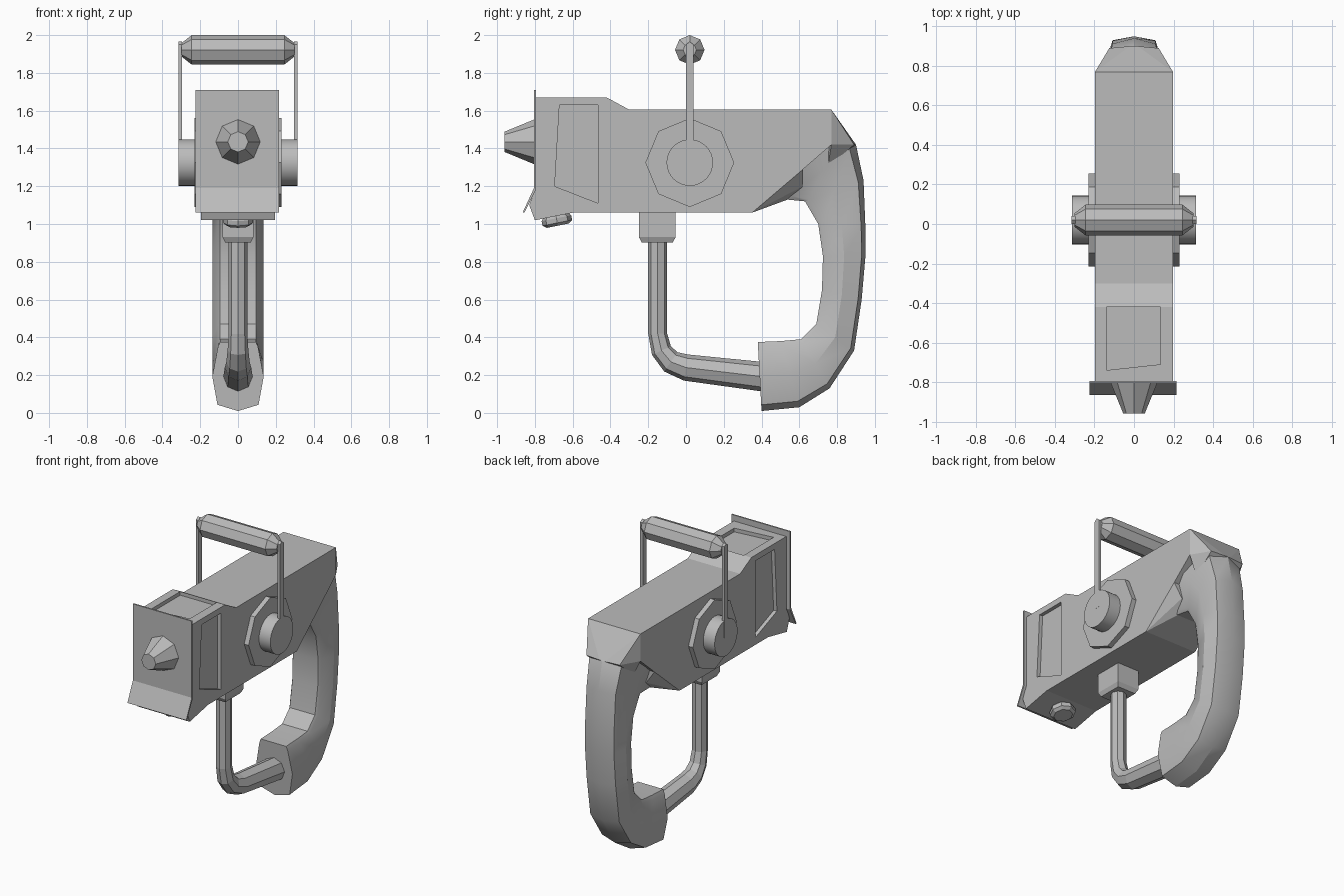
import bpy, bmesh
from math import cos, sin, pi, atan2
from mathutils import Vector

cube = bpy.data.objects.get("Cube")
if cube:
    bpy.data.objects.remove(cube)

grey = bpy.data.materials.new("plain_grey")
grey.use_nodes = True
grey.diffuse_color = (0.5, 0.5, 0.5, 1)
grey.node_tree.nodes["Principled BSDF"].inputs["Base Color"].default_value = (0.5, 0.5, 0.5, 1)


def finish(name, bm, smooth=None):
    """Turn a bmesh into a named object with the shared material."""
    bmesh.ops.recalc_face_normals(bm, faces=bm.faces)
    mesh = bpy.data.meshes.new(name)
    bm.to_mesh(mesh)
    bm.free()
    mesh.materials.append(grey)
    obj = bpy.data.objects.new(name, mesh)
    bpy.context.collection.objects.link(obj)
    if smooth:
        bpy.ops.object.select_all(action='DESELECT')
        obj.select_set(True)
        bpy.context.view_layer.objects.active = obj
        bpy.ops.object.shade_smooth_by_angle(angle=smooth)
    return obj


def loft(name, rings, smooth=None):
    """Skin a row of equal point rings and cap both ends."""
    bm = bmesh.new()
    rows = [[bm.verts.new(p) for p in ring] for ring in rings]
    n = len(rows[0])
    for a, b in zip(rows, rows[1:]):
        for i in range(n):
            j = (i + 1) % n
            bm.faces.new((a[i], a[j], b[j], b[i]))
    bm.faces.new(rows[0])
    bm.faces.new(rows[-1])
    return finish(name, bm, smooth)


def prism(name, profile, x0, x1):
    """Extrude a side profile of (y, z) points across x."""
    return loft(name, [[(x, y, z) for y, z in profile] for x in (x0, x1)])


def hull(name, points):
    bm = bmesh.new()
    for p in points:
        bm.verts.new(p)
    bmesh.ops.convex_hull(bm, input=bm.verts)
    return finish(name, bm)


def turned(name, start, axis, stations, sides=8, smooth=None):
    """Lathe along an axis from (distance, radius) stations."""
    axis = Vector(axis).normalized()
    u = Vector((0, 1, 0)) if abs(axis.x) > 0.9 else Vector((1, 0, 0))
    v = axis.cross(u)
    turn = [2 * pi * i / sides for i in range(sides)]
    return loft(name, [[Vector(start) + axis * d + (u * cos(t) + v * sin(t)) * r
                        for t in turn] for d, r in stations], smooth)


# Main housing with recessed panels on top and both sides
body = prism("housing", [(-0.8, 1.67), (-0.42, 1.67), (-0.3, 1.605), (0.77, 1.605),
                         (0.77, 1.42), (0.62, 1.29), (0.5, 1.22), (0.35, 1.06),
                         (-0.6, 1.06), (-0.8, 1.02), (-0.83, 1.1), (-0.8, 1.18)],
             -0.197, 0.197)
panel = [(-0.67, 1.63), (-0.465, 1.63), (-0.465, 1.11), (-0.695, 1.2)]
top_panel = [(-0.14, -0.42), (0.135, -0.42), (0.135, -0.71), (-0.14, -0.74)]
cutters = [prism("side_cutter", panel, s * 0.172, s * 0.25) for s in (-1, 1)]
cutters.append(loft("top_cutter", [[(x, y, z) for x, y in top_panel] for z in (1.645, 1.75)]))
for cutter in cutters:
    cut = body.modifiers.new("recess", 'BOOLEAN')
    cut.operation = 'DIFFERENCE'
    cut.solver = 'EXACT'
    cut.object = cutter
bpy.context.view_layer.update()
cut_mesh = bpy.data.meshes.new_from_object(
    body.evaluated_get(bpy.context.evaluated_depsgraph_get()))
body.modifiers.clear()
body.data = cut_mesh
for cutter in cutters:
    bpy.data.objects.remove(cutter)

# Front shield with a flared lower lip, and the nozzle
prism("front_shield", [(-0.805, 1.71), (-0.795, 1.71), (-0.795, 1.18), (-0.855, 1.06),
                       (-0.865, 1.06), (-0.805, 1.19)], -0.226, 0.216)
turned("nozzle", (0, -0.8, 1.435), (0, -1, 0), [(0, 0.12), (0.16, 0.054)])

# Cap knob under the nose
turned("cap_knob", (0, -0.69, 1.05), (0, 0.2, -1), [(0, 0.065), (0.02, 0.08), (0.045, 0.08), (0.06, 0.06)])

# Rear corner and the gusset where the housing narrows into the grip
hull("rear_corner", [(s * x, y, z) for s in (-1, 1) for x, y, z in
                     [(0.197, 0.77, 1.605), (0.197, 0.77, 1.42), (0.125, 0.89, 1.42),
                      (0.02, 0.9, 1.42), (0.13, 0.75, 1.3)]])
hull("grip_gusset", [(s * x, y, z) for s in (-1, 1) for x, y, z in
                     [(0.197, 0.35, 1.06), (0.197, 0.5, 1.22), (0.1, 0.54, 1.13),
                      (0.135, 0.62, 1.2), (0.197, 0.62, 1.29)]])


# Rear grip: faceted sections spanning an outer and an inner curve
def grip_ring(outer, inner, w):
    o, i = Vector((0, *outer)), Vector((0, *inner))
    shape = [(0, 0), (0.8, 0.09), (1, 0.5), (0.78, 0.93), (0.7, 1)]
    right = [o.lerp(i, t) + Vector((w * x, 0, 0)) for x, t in shape]
    left = [Vector((-p.x, p.y, p.z)) for p in reversed(right[1:])]
    return right + left


grip = [((0.77, 1.59), (0.5, 1.2), 0.19), ((0.9, 1.42), (0.53, 1.13), 0.15),
        ((0.94, 1.23), (0.63, 1.12), 0.136), ((0.95, 0.98), (0.7, 1.0), 0.136),
        ((0.95, 0.83), (0.725, 0.83), 0.136), ((0.93, 0.6), (0.72, 0.65), 0.136),
        ((0.89, 0.33), (0.69, 0.47), 0.136), ((0.76, 0.13), (0.61, 0.39), 0.136),
        ((0.6, 0.03), (0.5, 0.38), 0.136), ((0.4, 0.01), (0.38, 0.375), 0.136)]
loft("rear_grip", [grip_ring(*g) for g in grip], 0.5)

# Lower guard tube and its socket
path = [(-0.15, 1.0, 0.05), (-0.15, 0.42, 0.05), (-0.13, 0.33, 0.055), (-0.08, 0.27, 0.062),
        (0, 0.24, 0.07), (0.42, 0.19, 0.078)]
rings = []
for k, (y, z, r) in enumerate(path):
    a, b = path[max(k - 1, 0)], path[min(k + 1, len(path) - 1)]
    slope = atan2(b[1] - a[1], b[0] - a[0])
    rings.append([(r * cos(t), y - sin(slope) * r * sin(t), z + cos(slope) * r * sin(t))
                  for t in [pi * i / 4 for i in range(8)]])
loft("guard_tube", rings)
loft("guard_socket", [[(sx * w, -0.152 + sy * w * 1.2, z) for sx, sy in
                       [(-1, -1), (1, -1), (1, 1), (-1, 1)]]
                      for z, w in [(1.065, 0.081), (0.93, 0.081), (0.902, 0.068)]])

# Side pivots and carry straps, mirrored
for side, s in (("right", -1), ("left", 1)):
    hub = (s * 0.15, 0.02, 1.325)
    turned(side + "_pivot_plate", hub, (s, 0, 0), [(0, 0.235), (0.08, 0.235)])
    turned(side + "_pivot_hub", hub, (s, 0, 0), [(0, 0.123), (0.165, 0.123)], 32, 0.5)
    prism(side + "_strap", [(0, 1.33), (0.04, 1.33), (0.04, 1.95), (0.02, 1.965), (0, 1.95)],
          s * 0.297, s * 0.316)

# Carry bar with tapered ends
turned("carry_bar", (-0.3, 0.02, 1.922), (1, 0, 0),
       [(0, 0.035), (0.055, 0.078), (0.545, 0.078), (0.6, 0.035)])
